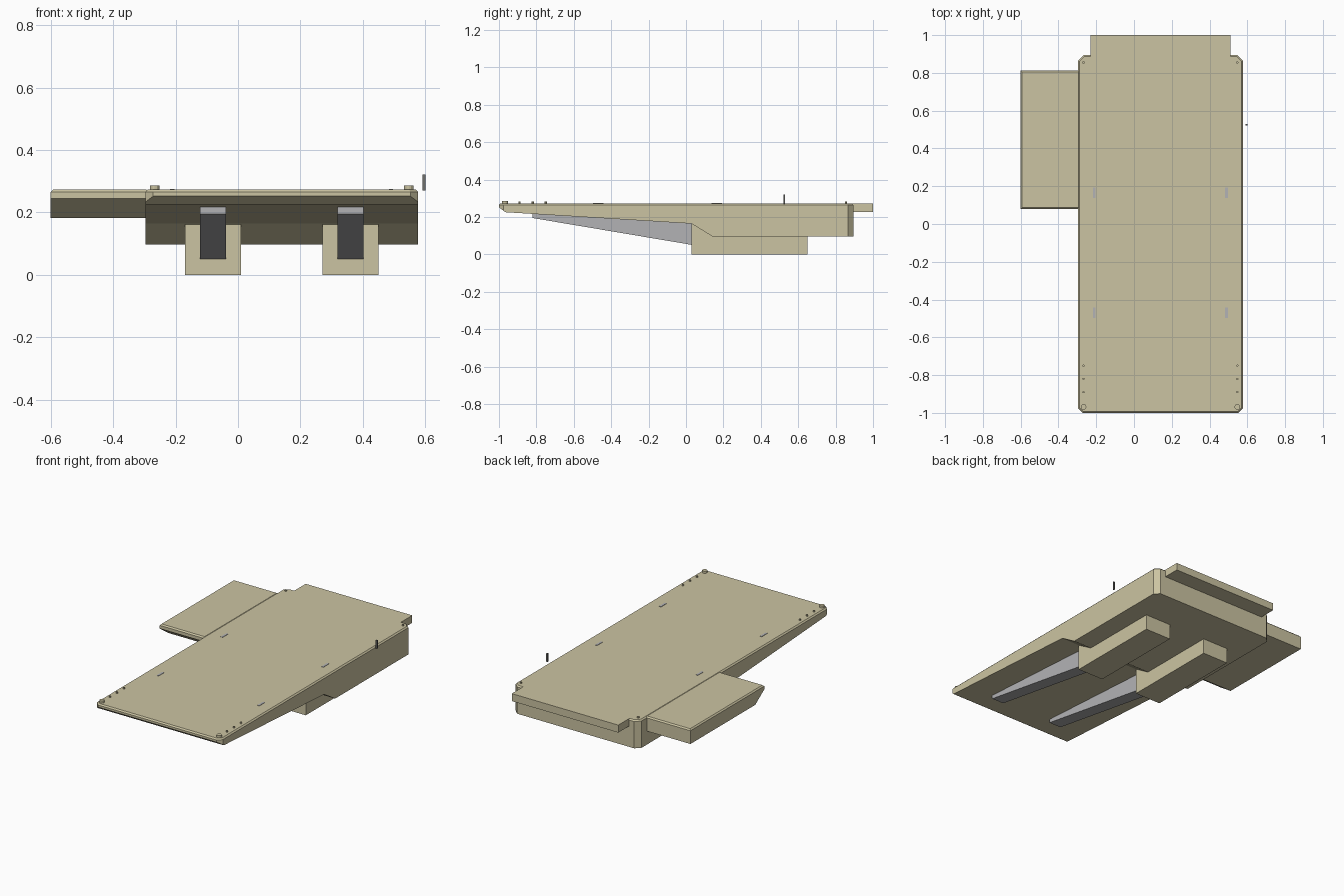
import bpy, bmesh, math
from mathutils import Vector

if "Cube" in bpy.data.objects:
    bpy.data.objects.remove(bpy.data.objects["Cube"])


def material(name, rgb):
    m = bpy.data.materials.new(name)
    m.diffuse_color = (*rgb, 1)
    m.use_nodes = True
    m.node_tree.nodes["Principled BSDF"].inputs["Base Color"].default_value = m.diffuse_color
    return m


TAN = material("sand_tan", (0.60, 0.55, 0.36))
GREY = material("strut_grey", (0.45, 0.45, 0.46))
DARK = material("dark_fitting", (0.16, 0.16, 0.15))
TOP = 0.273


def finish(bm, name, mat):
    bmesh.ops.recalc_face_normals(bm, faces=bm.faces)
    me = bpy.data.meshes.new(name)
    bm.to_mesh(me)
    bm.free()
    me.materials.append(mat)
    ob = bpy.data.objects.new(name, me)
    bpy.context.collection.objects.link(ob)
    return ob


def interp(profile, y):
    if y <= profile[0][0]:
        return profile[0][1]
    for (y0, z0), (y1, z1) in zip(profile, profile[1:]):
        if y <= y1:
            return z0 + (z1 - z0) * (y - y0) / (y1 - y0)
    return profile[-1][1]


def slab(name, outline, top, underside, mat, chamfer=0.0):
    """Plan outline with a flat top and an underside following a (y, z) profile."""
    bm = bmesh.new()
    face = bm.faces.new([bm.verts.new((x, y, top)) for x, y in outline])
    ext = bmesh.ops.extrude_face_region(bm, geom=[face], use_keep_orig=True)
    for v in ext["geom"]:
        if isinstance(v, bmesh.types.BMVert):
            v.co.z = -1
    bmesh.ops.recalc_face_normals(bm, faces=bm.faces)
    if chamfer:
        rim = [e for e in bm.edges if all(v.co.z > 0 for v in e.verts)]
        bmesh.ops.bevel(bm, geom=rim, offset=chamfer, segments=1, affect='EDGES')
    for y, _ in underside[1:-1]:
        bmesh.ops.bisect_plane(bm, geom=bm.verts[:] + bm.edges[:] + bm.faces[:],
                               plane_co=Vector((0, y, 0)), plane_no=Vector((0, 1, 0)))
    for v in bm.verts:
        if v.co.z < -0.5:
            v.co.z = interp(underside, v.co.y)
    return finish(bm, name, mat)


def rect(x0, x1, y0, y1):
    return [(x0, y0), (x1, y0), (x1, y1), (x0, y1)]


def box(name, x0, x1, y0, y1, z0, z1, mat):
    return slab(name, rect(x0, x1, y0, y1), z1, [(y0, z0), (y1, z0)], mat)


def stud(name, x, y, r, h, sides):
    bm = bmesh.new()
    bmesh.ops.create_cone(bm, cap_ends=True, segments=sides, radius1=r, radius2=r, depth=h + 0.004)
    bmesh.ops.translate(bm, verts=bm.verts, vec=(x, y, TOP + h / 2 - 0.002))
    return finish(bm, name, TAN)


# Main deck hull: clipped corners, sloping nose, stepped belly
L, R = -0.297, 0.577
hull = [(L + 0.025, -1), (R - 0.025, -1), (R, -0.975), (R, 0.865), (R - 0.03, 0.895),
        (L + 0.03, 0.895), (L, 0.865), (L, -0.975)]
slab("main_deck", hull, TOP,
     [(-1, 0.252), (-0.965, 0.226), (0.03, 0.165), (0.14, 0.097), (0.9, 0.097)], TAN, 0.008)

# Rear lip and side platform
box("rear_lip", -0.23, 0.51, 0.885, 1.0, 0.226, TOP, TAN)
slab("side_platform", rect(-0.6, -0.286, 0.08, 0.813), TOP,
     [(0.08, 0.245), (0.17, 0.182), (0.82, 0.182)], TAN, 0.008)

# Support feet with tapering struts
for i, cx in enumerate((-0.08, 0.36), 1):
    box(f"support_foot_{i}", cx - 0.09, cx + 0.09, 0.03, 0.65, 0.0, 0.162, TAN)
    strut = slab(f"strut_{i}", rect(cx - 0.042, cx + 0.042, -0.82, 0.04), 0.22,
                 [(-0.82, 0.195), (0.04, 0.05)], GREY)
    for v in strut.data.vertices:            # slope strut top along the belly
        if v.co.z > 0.21 and v.co.y > 0:
            v.co.z = 0.165

# Deck studs and corner bollards, mirrored about the deck centre
for side, x in (("left", -0.267), ("right", 0.547)):
    for i, y in enumerate((-0.89, -0.82, -0.75, 0.855), 1):
        stud(f"deck_stud_{side}_{i}", x, y, 0.006, 0.009, 8)
    stud(f"bollard_{side}", x, -0.968, 0.015, 0.013, 12)

# Flush tie-down plates
for side, x in (("left", -0.21), ("right", 0.49)):
    for i, y in enumerate((-0.47, 0.165), 1):
        box(f"tie_down_{side}_{i}", x - 0.007, x + 0.007, y - 0.028, y + 0.028,
            TOP - 0.002, TOP + 0.002, GREY)

# Small post beside the deck
box("side_post", 0.591, 0.6, 0.521, 0.53, 0.27, 0.322, DARK)
